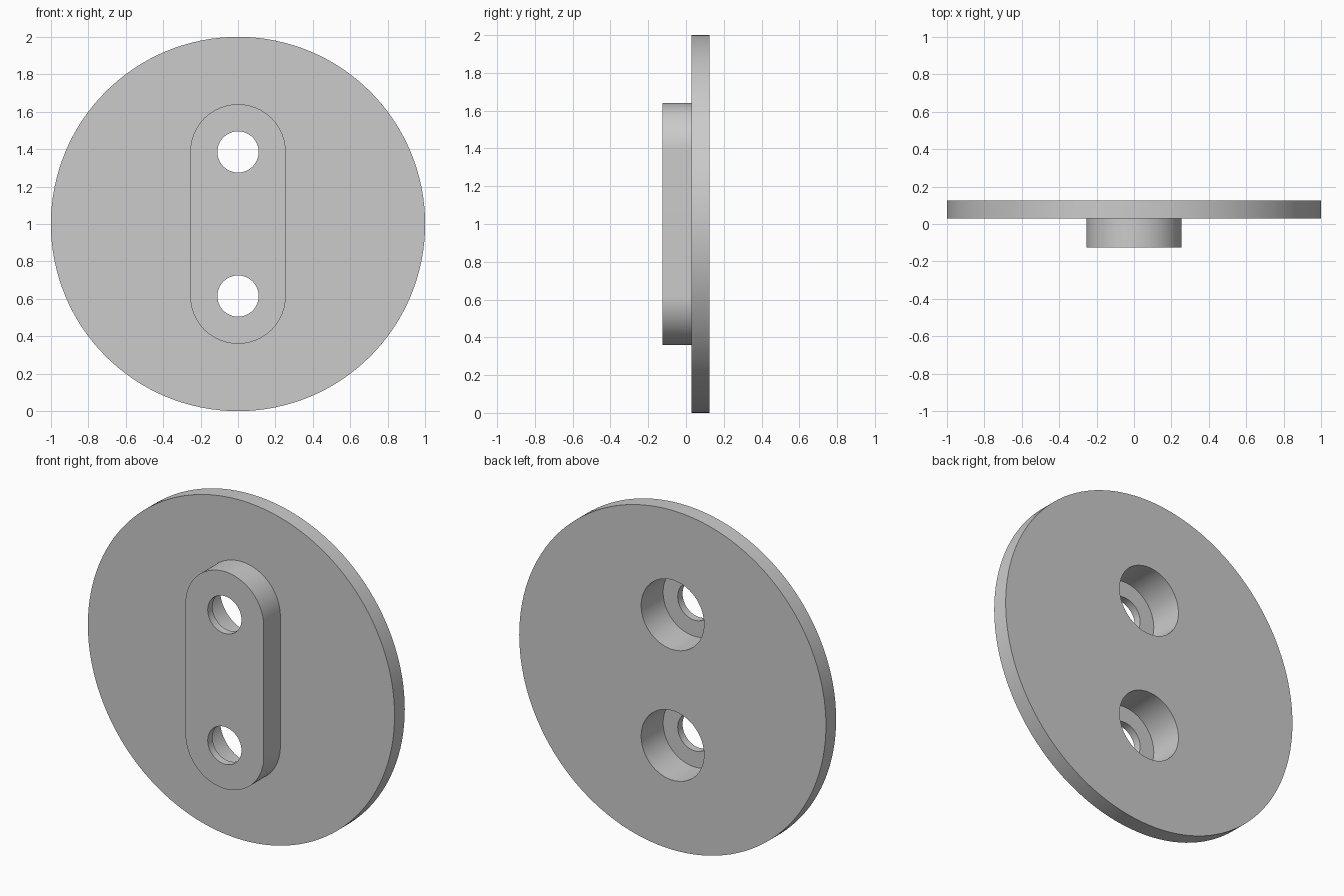
import bpy, bmesh
from math import cos, sin, pi, radians

if "Cube" in bpy.data.objects:
    bpy.data.objects.remove(bpy.data.objects["Cube"], do_unlink=True)

MID = 1.0            # height of the disc centre
REACH = 0.385        # distance of each hole from the centre
FRONT, BACK = -0.125, 0.125
PLATE_FRONT = 0.03
LEDGE = -0.08        # depth where the wide bore steps down

grey = bpy.data.materials.new("plain_grey")
grey.use_nodes = True
grey.diffuse_color = (0.6, 0.6, 0.6, 1)
grey.node_tree.nodes["Principled BSDF"].inputs["Base Color"].default_value = (0.6, 0.6, 0.6, 1)


def prism(name, radius, z, y0, y1, stretch=0.0, steps=128):
    """Round or slot-shaped prism along y; stretch parts the end arcs in z."""
    bm = bmesh.new()
    ring = []
    for half, shift in ((0, stretch), (pi, -stretch)):
        for i in range(steps // 2 + (1 if stretch else 0)):
            a = half + 2 * pi * i / steps
            ring.append(bm.verts.new((radius * cos(a), y0, z + shift + radius * sin(a))))
    face = bm.faces.new(ring)
    top = bmesh.ops.extrude_face_region(bm, geom=[face])["geom"]
    moved = [v for v in top if isinstance(v, bmesh.types.BMVert)]
    bmesh.ops.translate(bm, verts=moved, vec=(0, y1 - y0, 0))
    bmesh.ops.recalc_face_normals(bm, faces=bm.faces)
    mesh = bpy.data.meshes.new(name)
    bm.to_mesh(mesh)
    bm.free()
    mesh.materials.append(grey)
    obj = bpy.data.objects.new(name, mesh)
    bpy.context.collection.objects.link(obj)
    return obj


def combine(target, tool, operation):
    """Apply a boolean and discard the tool."""
    mod = target.modifiers.new("combine", 'BOOLEAN')
    mod.operation, mod.solver, mod.object = operation, 'EXACT', tool
    tool.hide_render = True
    bpy.context.view_layer.objects.active = target
    bpy.ops.object.modifier_apply(modifier=mod.name)
    bpy.data.objects.remove(tool, do_unlink=True)


# Round plate with the raised slot-shaped boss on its front
plate = prism("round_mounting_plate", 1.0, MID, PLATE_FRONT, BACK)
boss = prism("slot_boss", 0.255, MID, FRONT, PLATE_FRONT + 0.04, REACH)
combine(plate, boss, 'UNION')

# Two stepped holes: wide bore from the back, narrow bore right through
for side in (-1, 1):
    z = MID + side * REACH
    combine(plate, prism("wide_bore", 0.205, z, LEDGE, BACK + 0.1), 'DIFFERENCE')
    combine(plate, prism("narrow_bore", 0.11, z, FRONT - 0.1, BACK), 'DIFFERENCE')

# Smooth curved walls, crisp rims
bpy.ops.object.select_all(action='DESELECT')
plate.select_set(True)
bpy.context.view_layer.objects.active = plate
bpy.ops.object.shade_smooth_by_angle(angle=radians(30))
